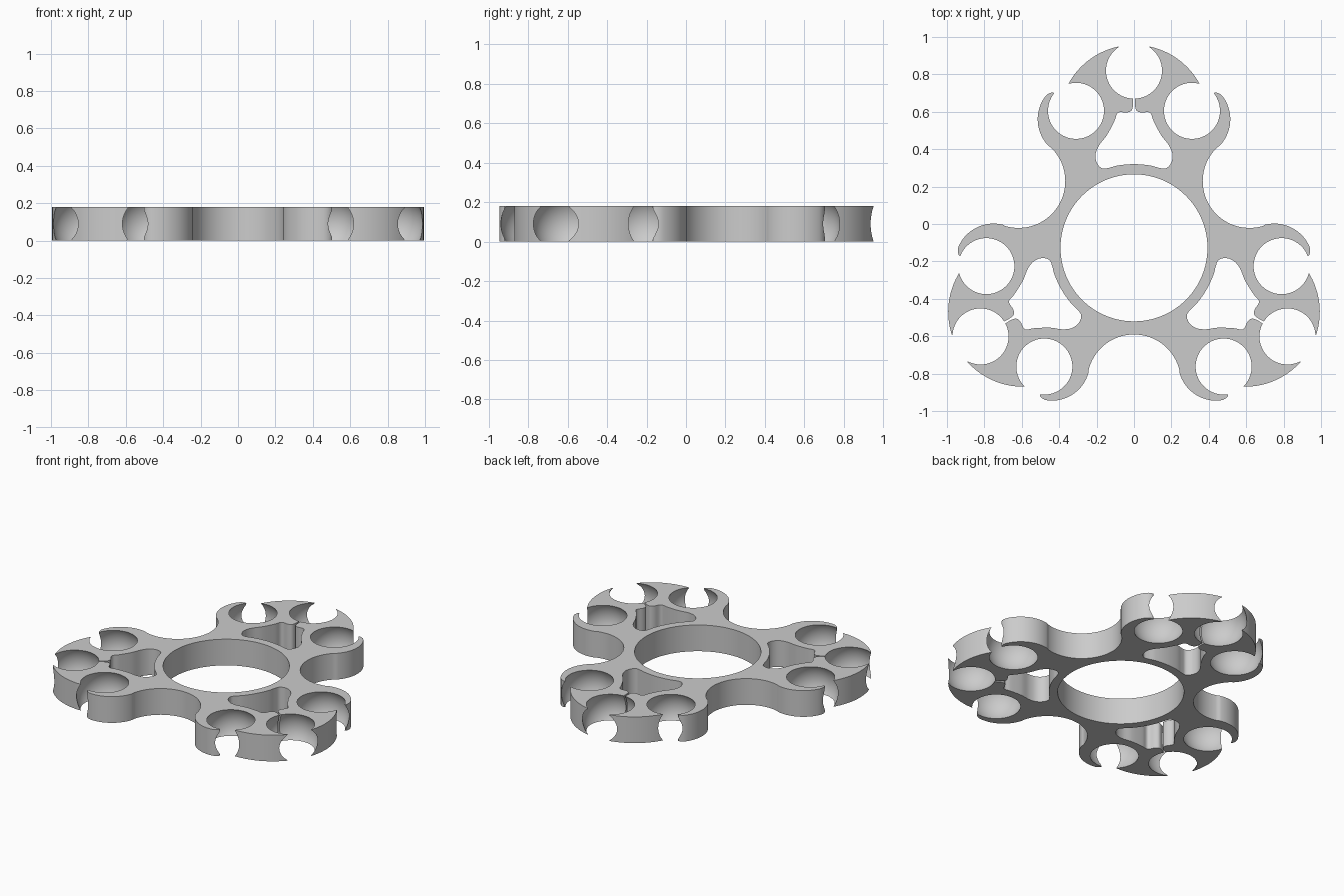
import bpy, bmesh
from math import sin, cos, radians, pi
from mathutils import Matrix, Vector

if "Cube" in bpy.data.objects:
    bpy.data.objects.remove(bpy.data.objects["Cube"])

H = 0.18           # thickness
CY = -0.1275       # y of the ring centre


def arc(cx, cy, r, a0, a1, n):
    return [(cx + r * cos(radians(a0 + (a1 - a0) * i / n)),
             cy + r * sin(radians(a0 + (a1 - a0) * i / n))) for i in range(n + 1)]


def mirrored(half):
    return half + [(-x, y) for x, y in reversed(half)]


def turned(pts, k):
    # rotate about the ring centre by k thirds of a turn
    c, s = cos(k * 2 * pi / 3), sin(k * 2 * pi / 3)
    return [(x * c - (y - CY) * s, x * s + (y - CY) * c + CY) for x, y in pts]


def add_prism(bm, pts, z0, z1):
    lo = [bm.verts.new((x, y, z0)) for x, y in pts]
    hi = [bm.verts.new((x, y, z1)) for x, y in pts]
    bm.faces.new(lo[::-1])
    bm.faces.new(hi)
    n = len(pts)
    for i in range(n):
        j = (i + 1) % n
        bm.faces.new((lo[i], lo[j], hi[j], hi[i]))


def make_object(name, bm):
    bmesh.ops.recalc_face_normals(bm, faces=bm.faces)
    me = bpy.data.meshes.new(name)
    bm.to_mesh(me)
    bm.free()
    ob = bpy.data.objects.new(name, me)
    bpy.context.collection.objects.link(ob)
    return ob


def smooth_closed(pts, n=5):
    # closed Catmull-Rom curve through the points
    out, m = [], len(pts)
    P = [Vector(p) for p in pts]
    for i in range(m):
        a, b, c, d = (P[(i + k - 1) % m] for k in range(4))
        for j in range(n):
            t = j / n
            v = 0.5 * (2 * b + (c - a) * t + (2 * a - 5 * b + 4 * c - d) * t * t
                       + (3 * b - a - 3 * c + d) * t ** 3)
            out.append((v.x, v.y))
    return out


# spinner body: concave bay, side lobe with horn, outer crescent
half_arm = (arc(0.6175, 0.229, 0.25, 210, 133, 20)
            + arc(0.31, 0.56, 0.205, -45, 35, 20)
            + [(0.465, 0.692), (0.45, 0.70), (0.435, 0.704), (0.418, 0.694),
               (0.40, 0.68), (0.33, 0.735)]
            + arc(0, 0.5575, 0.4, 29, 78, 18)
            + [(0.07, 0.93), (0.03, 0.92)])
outline = []
for k in range(3):
    outline += turned(mirrored(half_arm), k)[:-1]
bm = bmesh.new()
add_prism(bm, outline, 0, H)
body = make_object("spinner_body", bm)

# cutter: bearing bore and the keyhole slots
bm = bmesh.new()
add_prism(bm, arc(0, CY, 0.393, 0, 360 - 3.75, 95), -0.1, H + 0.1)
half_slot = [(0.03, 0.319), (0.09, 0.312), (0.135, 0.3), (0.17, 0.297), (0.198, 0.325),
             (0.206, 0.37), (0.187, 0.42), (0.145, 0.475), (0.105, 0.55), (0.092, 0.587),
             (0.075, 0.598), (0.04, 0.596), (0.015, 0.605), (0.006, 0.63),
             (0.006, 0.67), (0.006, 0.70)]
for k in range(3):
    add_prism(bm, turned(smooth_closed(mirrored(half_slot)), k), -0.1, H + 0.1)
slot_cutter = make_object("slot_cutter", bm)

# cutter: nine ball sockets
bm = bmesh.new()
for k in range(3):
    for x, y in turned([(-0.31, 0.605), (0, 0.82), (0.31, 0.605)], k):
        bmesh.ops.create_uvsphere(bm, u_segments=64, v_segments=32, radius=0.175,
                                  matrix=Matrix.Translation((x, y, H / 2)))
ball_cutter = make_object("ball_cutter", bm)

bpy.context.view_layer.objects.active = body
body.select_set(True)
for cutter in (slot_cutter, ball_cutter):
    cutter.hide_render = True
    mod = body.modifiers.new(cutter.name, 'BOOLEAN')
    mod.operation = 'DIFFERENCE'
    mod.solver = 'EXACT'
    mod.object = cutter
    bpy.ops.object.modifier_apply(modifier=mod.name)
    bpy.data.objects.remove(cutter)
bpy.ops.object.shade_smooth_by_angle(angle=radians(30))
